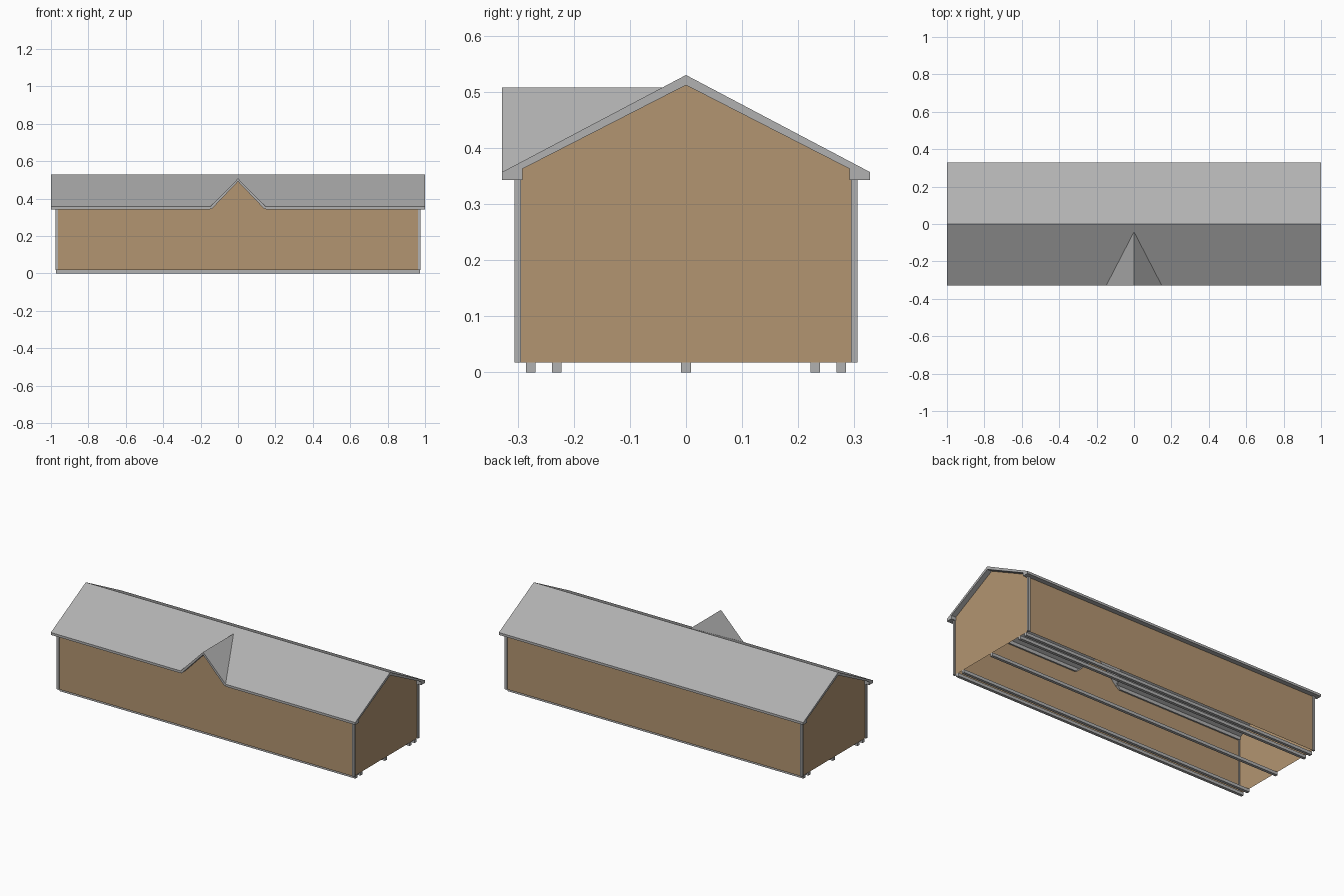
import bpy, bmesh

if "Cube" in bpy.data.objects:
    bpy.data.objects.remove(bpy.data.objects["Cube"])

def material(name, rgb):
    m = bpy.data.materials.new(name)
    m.diffuse_color = (*rgb, 1)
    m.use_nodes = True
    m.node_tree.nodes["Principled BSDF"].inputs["Base Color"].default_value = m.diffuse_color
    return m

GREY = material("grey metal", (0.44, 0.44, 0.44))
TAN = material("tan siding", (0.45, 0.30, 0.165))

def mesh(name, verts, faces, mat):
    bm = bmesh.new()
    vs = [bm.verts.new(v) for v in verts]
    for f in faces:
        bm.faces.new([vs[i] for i in f])
    bmesh.ops.recalc_face_normals(bm, faces=bm.faces)
    me = bpy.data.meshes.new(name)
    bm.to_mesh(me)
    bm.free()
    me.materials.append(mat)
    ob = bpy.data.objects.new(name, me)
    bpy.context.collection.objects.link(ob)
    return ob

def prism(name, a, b, mat):
    """Solid between two matching outlines."""
    n = len(a)
    sides = [(i, (i + 1) % n, (i + 1) % n + n, i + n) for i in range(n)]
    return mesh(name, a + b, [tuple(range(n)), tuple(range(n, 2 * n))] + sides, mat)

def box(name, x0, x1, y0, y1, z0, z1, mat):
    q = [(x0, y0), (x1, y0), (x1, y1), (x0, y1)]
    return prism(name, [(x, y, z0) for x, y in q], [(x, y, z1) for x, y in q], mat)

BASE, EAVE, WX, WY = 0.018, 0.343, 0.97, 0.30

# Main roof: slab profile with eave lips, run along x
half = [(0.328, 0.357), (0.328, EAVE), (0.291, EAVE), (0.291, 0.363)]
prof = [(0, 0.53)] + half + [(0, 0.512)] + [(-y, z) for y, z in reversed(half)]
roof = prism("main_roof", [(-1, y, z) for y, z in prof], [(1, y, z) for y, z in prof], GREY)

# Opening in the main roof under the front gable
tri = [(-0.193, 0.30), (0.193, 0.30), (0, 0.496)]
cut = prism("roof_cutter", [(x, -0.4, z) for x, z in tri], [(x, -0.01, z) for x, z in tri], GREY)
mod = roof.modifiers.new("gable_opening", 'BOOLEAN')
mod.operation, mod.solver, mod.object = 'DIFFERENCE', 'EXACT', cut
bpy.context.view_layer.update()
me = bpy.data.meshes.new_from_object(roof.evaluated_get(bpy.context.evaluated_depsgraph_get()))
roof.modifiers.clear()
roof.data = me
bpy.data.objects.remove(cut)

# Front gable roof: two slopes narrowing to a point on the main roof
mesh("gable_roof",
     [(-0.148, -0.328, 0.357), (0, -0.328, 0.508), (0.148, -0.328, 0.357),
      (0.142, -0.328, EAVE), (0, -0.328, 0.492), (-0.142, -0.328, EAVE),
      (0, -0.041, 0.508), (0, -0.041, 0.492)],
     [(0, 1, 4, 5), (1, 2, 3, 4), (0, 6, 1), (1, 6, 2),
      (5, 4, 7), (4, 3, 7), (2, 6, 7, 3), (0, 5, 7, 6)], GREY)

# Long walls; the front one rises into the gable
TOP = 0.348
mesh("front_wall", [(-WX, -WY, BASE), (WX, -WY, BASE), (WX, -WY, TOP), (0.14, -WY, TOP),
                    (0, -WY, 0.495), (-0.14, -WY, TOP), (-WX, -WY, TOP)], [tuple(range(7))], TAN)
mesh("back_wall", [(-WX, WY, BASE), (WX, WY, BASE), (WX, WY, TOP), (-WX, WY, TOP)],
     [(0, 1, 2, 3)], TAN)

for side, s in (("left", -1), ("right", 1)):
    # Gable end walls
    mesh(side + "_end_wall", [(s * WX, y, z) for y, z in
         [(-WY, BASE), (WY, BASE), (WY, 0.36), (0, 0.514), (-WY, 0.36)]], [(0, 1, 2, 3, 4)], TAN)
    # Corner trims
    for end, t in (("front", -1), ("back", 1)):
        x = sorted((s * 0.963, s * 0.977))
        y = sorted((t * 0.294, t * 0.306))
        box(f"{end}_{side}_corner_trim", *x, *y, BASE, EAVE + 0.002, GREY)

# Ground skids
for i, y in enumerate((-0.277, -0.23, 0, 0.23, 0.277)):
    box(f"skid_{i + 1}", -0.972, 0.972, y - 0.0085, y + 0.0085, 0, BASE, GREY)
